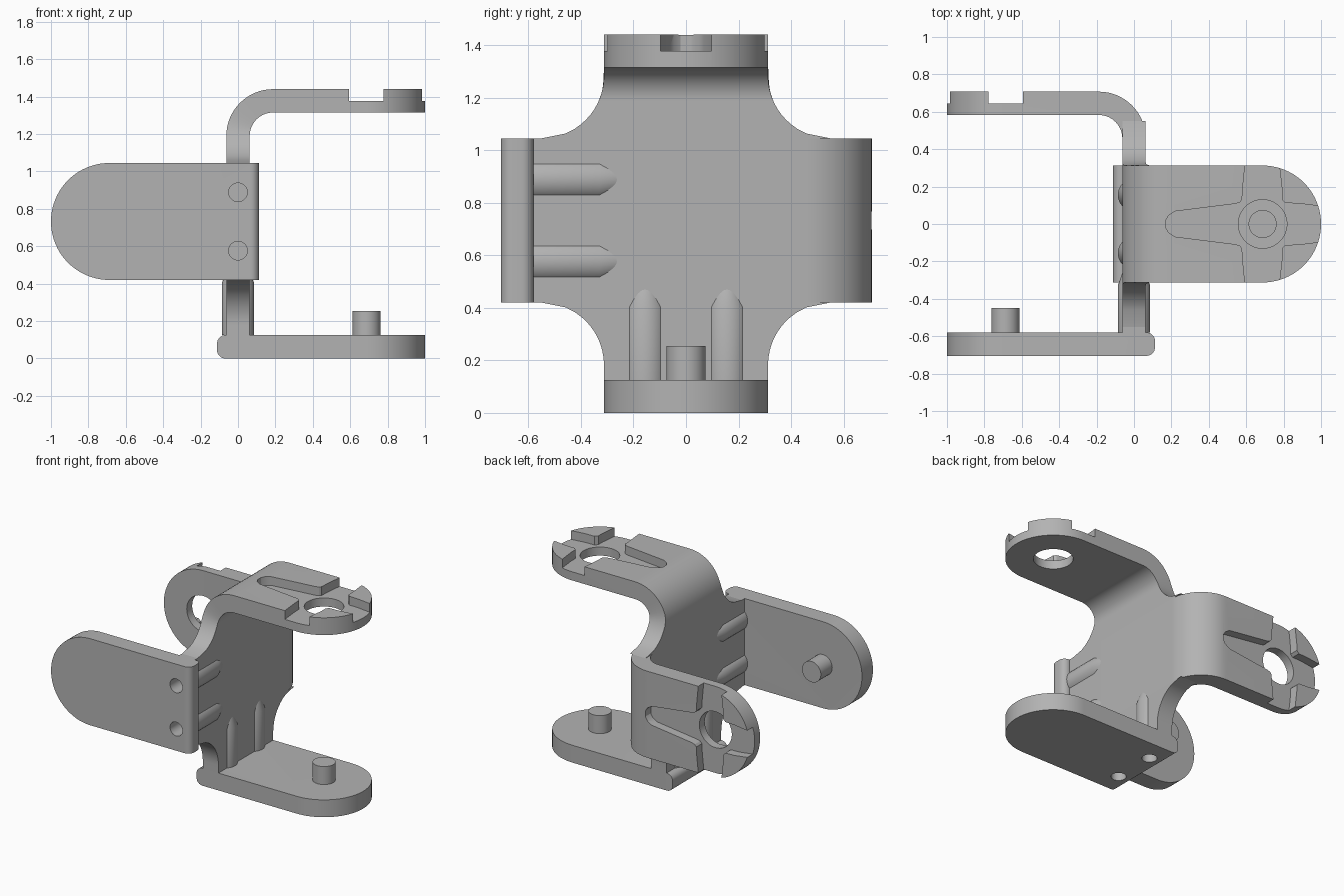
import bpy, bmesh
from math import sin, cos, pi, sqrt, radians
from mathutils import Matrix

if "Cube" in bpy.data.objects:
    bpy.data.objects.remove(bpy.data.objects["Cube"], do_unlink=True)

grey = bpy.data.materials.new("plain grey")
grey.use_nodes = True
grey.diffuse_color = (0.45, 0.45, 0.45, 1)
grey.node_tree.nodes["Principled BSDF"].inputs["Base Color"].default_value = grey.diffuse_color

WIDE = 0.3125        # half width of every strip
THIN = 0.0625        # half thickness of every strip
PIVOT = 0.6875       # distance of the pivot axis from the spine
BEND_Z = 0.4575      # where the spine begins to bend
TOP = 0.7075
FLARE = 0.55         # end of the concave fillet between the crossing strips
LIFT = Matrix.Translation((0, 0, 0.7325))
# half turn that swaps the upright strip with the sideways one
TURN = Matrix(((-1, 0, 0, 0), (0, 0, 1, 0), (0, 1, 0, 0), (0, 0, 0, 1)))


def steps(a, b, n):
    return [a + (b - a) * i / n for i in range(n + 1)]


def finish_mesh(name, bm):
    bmesh.ops.remove_doubles(bm, verts=bm.verts, dist=1e-5)
    bmesh.ops.recalc_face_normals(bm, faces=bm.faces)
    bmesh.ops.dissolve_limit(bm, angle_limit=radians(0.5), verts=bm.verts, edges=bm.edges)
    mesh = bpy.data.meshes.new(name)
    bm.to_mesh(mesh)
    bm.free()
    mesh.materials.append(grey)
    obj = bpy.data.objects.new(name, mesh)
    bpy.context.collection.objects.link(obj)
    return obj


def skin(name, rings):
    """Solid through equally long rings of points, capped at both ends."""
    bm = bmesh.new()
    loops = [[bm.verts.new(p) for p in ring] for ring in rings]
    n = len(loops[0])
    for a, b in zip(loops, loops[1:]):
        for i in range(n):
            j = (i + 1) % n
            bm.faces.new((a[i], a[j], b[j], b[i]))
    bm.faces.new(loops[0])
    bm.faces.new(loops[-1])
    return finish_mesh(name, bm)


def half_width(x, z, flared):
    if x > PIVOT:
        return sqrt(max(0, WIDE ** 2 - (x - PIVOT) ** 2))
    if flared and abs(z) < FLARE:
        r = FLARE - WIDE
        return FLARE - sqrt(max(0, r * r - (FLARE - abs(z)) ** 2))
    return WIDE


def strip(name, sections, flared=False):
    rings = []
    for (xo, zo), (xi, zi) in sections:
        wo, wi = half_width(xo, zo, flared), half_width(xi, zi, flared)
        rings.append([(xo, wo, zo), (xo, -wo, zo), (xi, -wi, zi), (xi, wi, zi)])
    return skin(name, rings)


def turned(name, x, y, profile, sides=32):
    return skin(name, [[(x + r * cos(2 * pi * i / sides), y + r * sin(2 * pi * i / sides), z)
                        for i in range(sides)] for r, z in profile])


def cut(obj, cutter):
    mod = obj.modifiers.new("cut", "BOOLEAN")
    mod.operation = "DIFFERENCE"
    mod.solver = "EXACT"
    mod.object = cutter
    bpy.context.view_layer.objects.active = obj
    bpy.ops.object.modifier_apply(modifier=mod.name)


def arm_stations():
    return [PIVOT + WIDE * sin(a) for a in steps(0, pi / 2, 20)]


def upright(a, b, n):
    return [((-THIN, z), (THIN, z)) for z in steps(a, b, n)]


def horn_recess():
    """Cross-shaped pocket with one long tapered arm."""
    half = [(.17, .02), (.185, .045), (.22, .068), (.54, .108), (.565, .115), (.578, .13),
            (.58, .18), (.595, .33), (.775, .33), (.792, .18), (.792, .13), (.81, .112),
            (.88, .11), (1.02, .092)]
    outline = half + [(x, -y) for x, y in reversed(half)]
    return skin("recess_cutter", [[(x, y, z) for x, y in outline] for z in (TOP - 0.063, 1)])


def build_half(prefix, drop, sideways):
    flared = not sideways
    # spine bending over into the socket arm
    start = -drop if sideways else WIDE
    sections = upright(start, BEND_Z, 8)[:-1]
    for a in steps(0, pi / 2, 16):
        sections.append(tuple((0.1875 - r * cos(a), BEND_Z + r * sin(a)) for r in (0.25, 0.125)))
    sections += [((x, TOP), (x, TOP - 2 * THIN)) for x in arm_stations()]
    spine = strip(prefix + "_socket_arm", sections, flared)
    parts = [spine]
    drilled = []
    if sideways:
        drilled.append(spine)
    else:
        web = strip(prefix + "_lower_web", upright(-drop, -WIDE, 16), True)
        parts.append(web)
        drilled.append(web)

    # straight arm with a rounded heel
    r = 0.045
    sections = []
    for a in steps(0, pi / 2, 8):
        x, d = -0.112 + r * (1 - cos(a)), r * (1 - sin(a))
        sections.append(((x, -drop - d), (x, -drop - 2 * THIN + d)))
    sections += [((x, -drop), (x, -drop - 2 * THIN)) for x in arm_stations()]
    arm = strip(prefix + "_pin_arm", sections)
    parts.append(arm)
    drilled.append(arm)

    # pivot pin
    parts.append(turned(prefix + "_pivot_pin", PIVOT, 0,
                        [(0.075, -drop - 0.02), (0.075, -drop + 0.13)]))

    # screw bosses with tapered ends, and their holes
    cutters = []
    for side, y in (("first", -0.156), ("second", 0.156)):
        boss = turned(prefix + "_" + side + "_screw_boss", 0, y,
                      [(0.0865, -drop), (0.0865, -0.33), (0.058, -0.25)])
        hole = turned("screw_cutter", 0, y, [(0.05, -1), (0.05, -0.34)])
        for obj in drilled + [boss]:
            cut(obj, hole)
        parts.append(boss)
        cutters.append(hole)

    # pocket and through hole in the socket arm
    cutters += [horn_recess(), turned("hole_cutter", PIVOT, 0, [(0.13, 0.5), (0.13, 1.1)], 48)]
    for c in cutters[-2:]:
        cut(spine, c)
    for c in cutters:
        bpy.data.objects.remove(c, do_unlink=True)

    for obj in parts:
        obj.data.transform(LIFT @ TURN if sideways else LIFT)
    return parts


bracket = build_half("upright", 0.6075, False) + build_half("sideways", 0.58, True)

bpy.ops.object.select_all(action="DESELECT")
for obj in bracket:
    obj.select_set(True)
bpy.context.view_layer.objects.active = bracket[0]
bpy.ops.object.shade_smooth_by_angle(angle=radians(30))
